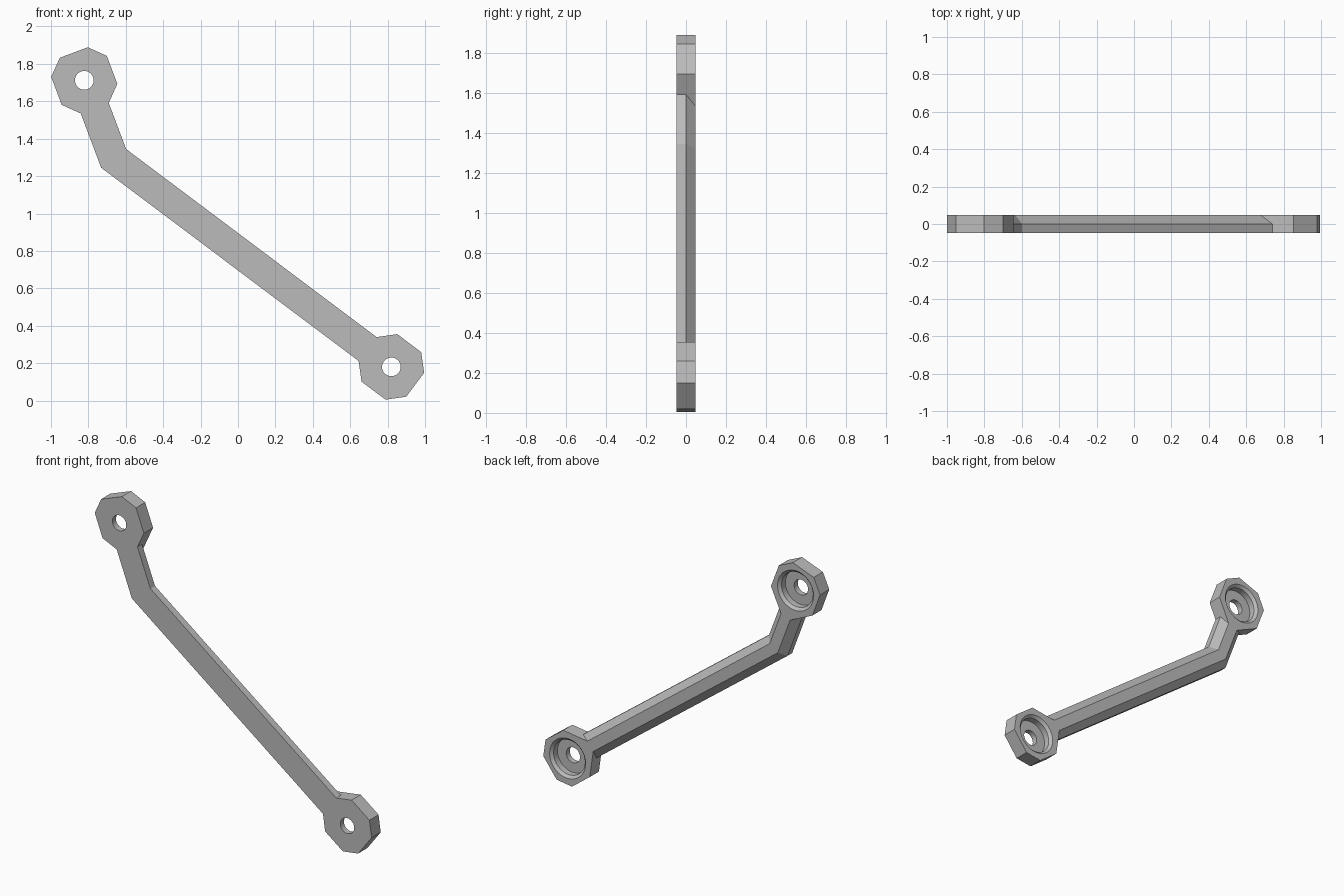
import bpy, bmesh, math
from mathutils import Vector, Matrix

if "Cube" in bpy.data.objects:
    bpy.data.objects.remove(bpy.data.objects["Cube"])

HALF = 0.047      # half thickness in y
WIDTH = 0.08      # half width of the arm
BEVEL = 0.045     # slope along the back of the arm
RADIUS = 0.178    # corner radius of the end bosses
TOP, BEND, LOW = Vector((-0.822, 1.712)), Vector((-0.665, 1.295)), Vector((0.82, 0.18))

grey = bpy.data.materials.new("plain_grey")
grey.use_nodes = True
grey.diffuse_color = (0.5, 0.5, 0.5, 1)
grey.node_tree.nodes["Principled BSDF"].inputs["Base Color"].default_value = (0.5, 0.5, 0.5, 1)


def make_object(name, bm):
    bmesh.ops.recalc_face_normals(bm, faces=bm.faces)
    mesh = bpy.data.meshes.new(name)
    bm.to_mesh(mesh)
    bm.free()
    mesh.materials.append(grey)
    obj = bpy.data.objects.new(name, mesh)
    bpy.context.collection.objects.link(obj)
    return obj


def boss_corners(centre, inset):
    """Eight-sided boss, opening toward the bend; the neck corners slide in by inset."""
    along = (BEND - centre).normalized()
    across = Vector((-along.y, along.x))
    long = math.sqrt(RADIUS ** 2 - WIDTH ** 2)
    local = [(long + inset, WIDTH - inset), (WIDTH, long), (-WIDTH, long), (-long, WIDTH)]
    local += [(u, -v) for u, v in reversed(local)]
    return [centre + along * u + across * v for u, v in local]


def outline(inset):
    d1, d2 = (BEND - TOP).normalized(), (LOW - BEND).normalized()
    mid = (d1 + d2).normalized()
    side = Vector((-mid.y, mid.x)) * ((WIDTH - inset) / mid.dot(d1))
    return boss_corners(TOP, inset) + [BEND - side] + boss_corners(LOW, inset) + [BEND + side]


# Link body: straight front half, back half sloping inward along the arm
bm = bmesh.new()
rings = [[bm.verts.new((p.x, y, p.y)) for p in outline(inset)]
         for y, inset in ((-HALF, 0), (0, 0), (HALF, BEVEL))]
bm.faces.new(rings[0])
bm.faces.new(rings[2])
count = len(rings[0])
for lower, upper in zip(rings, rings[1:]):
    for i in range(count):
        j = (i + 1) % count
        bm.faces.new((lower[i], lower[j], upper[j], upper[i]))
bmesh.ops.recalc_face_normals(bm, faces=bm.faces)
bmesh.ops.dissolve_limit(bm, angle_limit=math.radians(0.5), verts=bm.verts, edges=bm.edges)
body = make_object("link_body", bm)


# Stepped bores: small through hole, wide pocket with a chamfered rim at the back
PROFILE = [(0.05, -0.1), (0.05, -0.01), (0.113, -0.01), (0.113, 0.03), (0.13, HALF), (0.13, 0.1)]
SIDES = 32


def bore_cutter(name, centre):
    bm = bmesh.new()
    loops = []
    for r, y in PROFILE:
        loops.append([bm.verts.new((centre.x + r * math.cos(math.tau * k / SIDES), y,
                                    centre.y + r * math.sin(math.tau * k / SIDES)))
                      for k in range(SIDES)])
    for a, b in zip(loops, loops[1:]):
        for i in range(SIDES):
            j = (i + 1) % SIDES
            bm.faces.new((a[i], a[j], b[j], b[i]))
    bm.faces.new(loops[0])
    bm.faces.new(loops[-1])
    cutter = make_object(name, bm)
    cutter.hide_render = True
    return cutter


cutters = [bore_cutter("upper_bore_cutter", TOP), bore_cutter("lower_bore_cutter", LOW)]
bpy.context.view_layer.objects.active = body
for cutter in cutters:
    mod = body.modifiers.new(cutter.name, "BOOLEAN")
    mod.operation = "DIFFERENCE"
    mod.solver = "EXACT"
    mod.object = cutter
    bpy.ops.object.modifier_apply(modifier=mod.name)
    bpy.data.objects.remove(cutter)

# Round bores shade smooth, all other edges stay sharp
bpy.ops.object.select_all(action="DESELECT")
body.select_set(True)
bpy.ops.object.shade_smooth_by_angle(angle=math.radians(20))
